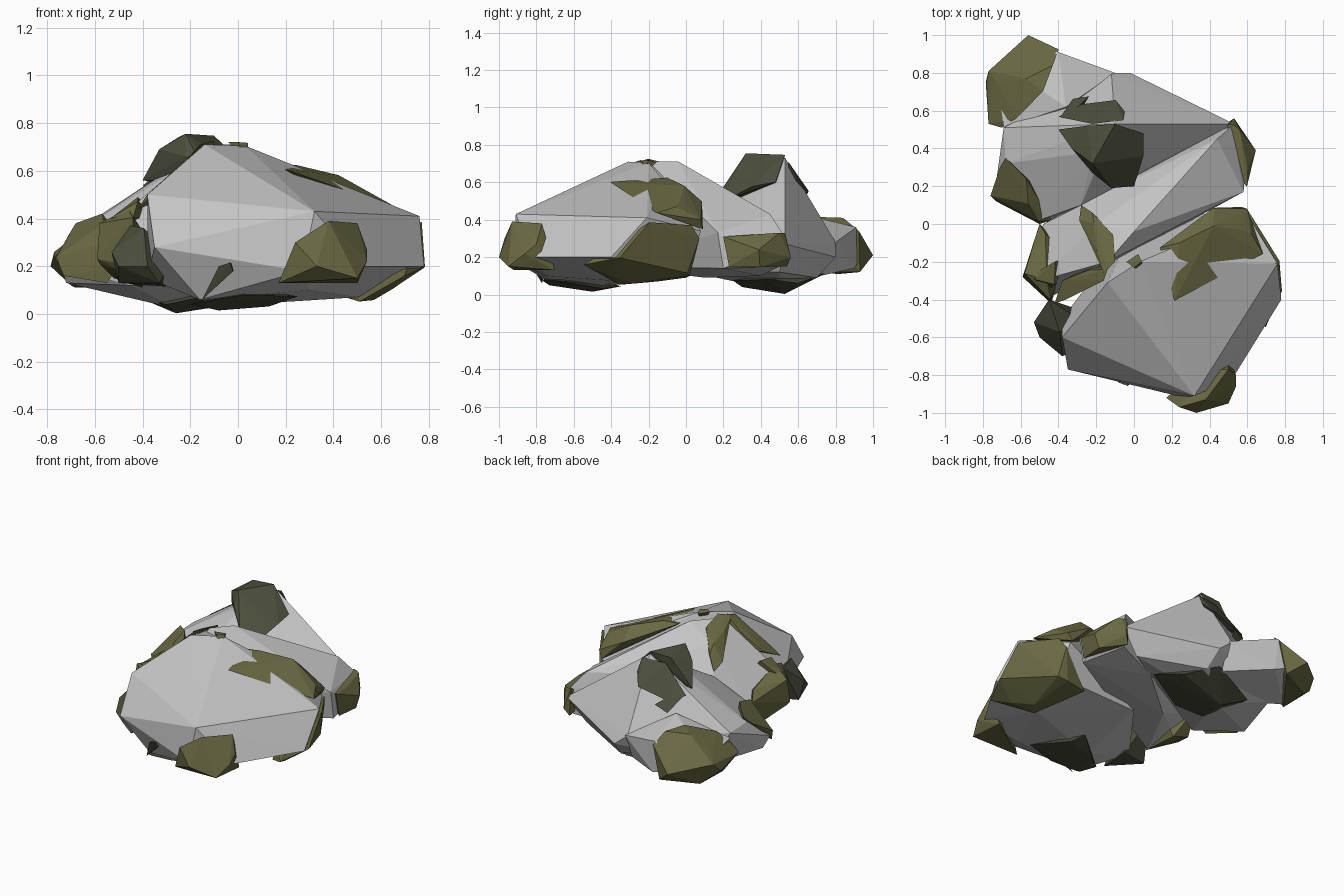
import bpy, bmesh
from mathutils import Vector


def material(name, rgb):
    m = bpy.data.materials.new(name)
    m.diffuse_color = (*rgb, 1)
    return m


STONE = material("grey_stone", (0.56, 0.56, 0.56))
OLIVE = material("olive_moss", (0.145, 0.141, 0.055))
DARK = material("dark_moss", (0.074, 0.079, 0.048))


def hull(name, points, mat):
    """Faceted convex chunk around a handful of points."""
    bm = bmesh.new()
    for p in points:
        bm.verts.new(p)
    res = bmesh.ops.convex_hull(bm, input=bm.verts)
    junk = {g for g in res["geom_interior"] + res["geom_unused"]
            if isinstance(g, bmesh.types.BMVert)}
    bmesh.ops.delete(bm, geom=list(junk), context='VERTS')
    bmesh.ops.recalc_face_normals(bm, faces=bm.faces)
    me = bpy.data.meshes.new(name)
    bm.to_mesh(me)
    bm.free()
    me.materials.append(mat)
    ob = bpy.data.objects.new(name, me)
    bpy.context.collection.objects.link(ob)
    return ob


def moss(name, host, points, mat, lift=0.015, reach=0.04):
    """Moss chunk: its points are kept between lift and reach above the host
    rock, and rock corners inside the patch are wrapped too."""
    me = host.data
    planes = [(f.normal.copy(), f.center.copy()) for f in me.polygons]
    pts = [Vector(p) for p in points]
    lo = [min(p[i] for p in pts) for i in range(3)]
    hi = [max(p[i] for p in pts) for i in range(3)]
    mid = sum((v.co for v in me.vertices), Vector()) / len(me.vertices)
    pts += [v.co.copy() for v in me.vertices
            if all(lo[i] < v.co[i] < hi[i] for i in range(3))]
    for p in pts:
        d, n = max((((p - c).dot(n), n) for n, c in planes), key=lambda t: t[0])
        if -0.15 < d < lift:
            p += n * (lift - d)
        elif d > reach:
            p -= n * (d - reach)
        p.z = max(p.z, 0)
    centre = sum(pts, Vector()) / len(pts)
    pts.append(centre + (mid - centre) * 0.25)      # root inside the rock
    return hull(name, pts, mat)


# Rocks
front = hull("front_rock", [
    (-.14, -.31, .71), (.03, -.2, .705), (.22, -.12, .61), (.76, -.21, .41),
    (.78, -.40, .20), (.32, -.91, .43), (.27, -.92, .18), (.52, -.82, .2),
    (-.38, -.60, .50), (-.35, -.77, .28), (-.16, -.72, .06), (-.38, -.5, .15),
    (.5, -.35, .07), (.58, .08, .34), (.6, 0, .12), (0, 0, .1), (.3, -.75, .1),
    (-.05, -.5, .035)], STONE)
middle = hull("middle_rock", [
    (-.14, -.2, .71), (0, -.04, .71), (-.2, 0, .62), (.44, .45, .43), (.52, .52, .32),
    (.60, .40, .22), (.58, .17, .33), (.58, .2, .14), (.5, .5, .15), (-.48, 0, .27),
    (-.28, .1, .46), (-.5, -.3, .40), (-.57, -.27, .22), (-.43, -.38, .15),
    (-.15, .1, .09), (.2, .4, .1)], STONE)
back = hull("back_rock", [
    (-.1, .53, .73), (-.22, .38, .63), (-.02, .80, .2), (-.12, .80, .28), (.53, .53, .27),
    (.07, .3, .42), (-.69, .51, .34), (-.68, .32, .34), (-.74, .15, .2), (-.5, .02, .3),
    (-.28, .1, .46), (-.72, .2, .13), (-.45, .02, .12), (.4, .5, .12), (0, .7, .09),
    (-.6, .58, .13), (-.25, .5, .02)], STONE)
rear = hull("rear_left_rock", [
    (-.69, .51, .31), (-.40, .91, .36), (-.48, .7, .40), (-.36, .62, .43), (-.1, .8, .28),
    (-.72, .75, .28), (-.55, .94, .2), (-.38, .9, .14), (-.7, .6, .14), (-.1, .72, .1),
    (-.4, .5, .1)], STONE)

# Olive moss patches
moss("front_tip_moss", front, [
    (.38, -.93, .39), (.5, -.77, .38), (.54, -.8, .27), (.50, -.95, .15), (.33, -1, .2),
    (.24, -.97, .3), (.17, -.92, .13), (.5, -.70, .13), (.54, -.86, .22)], OLIVE, reach=.2)
moss("shoulder_moss", front, [
    (.2, -.4, .57), (.14, -.13, .62), (.24, -.1, .625), (.43, 0, .60), (.42, .09, .5),
    (.55, -.03, .51), (.62, -.05, .47), (.68, -.16, .43), (.5, .08, .4),
    (.6, .08, .4), (.57, .09, .35)], OLIVE, reach=.1)
moss("right_side_moss", front, [
    (.755, -.2, .39), (.77, -.36, .2), (.70, -.55, .15), (.57, -.28, .055), (.55, .02, .1),
    (.6, .07, .3), (.63, .03, .37), (.65, -.42, .09), (.4, 0, .09), (.45, -.15, .07)],
    OLIVE, lift=.02)
moss("right_knob_moss", middle, [
    (.59, .2, .31), (.6, .23, .15), (.63, .40, .13), (.645, .39, .24), (.56, .5, .33),
    (.53, .56, .2), (.6, .3, .31), (.5, .53, .33), (.5, .54, .15)], OLIVE, reach=.06)
moss("left_edge_moss", middle, [
    (-.5, 0, .30), (-.47, -.05, .36), (-.59, -.28, .23), (-.58, -.26, .38),
    (-.44, -.42, .41), (-.44, -.42, .2), (-.52, -.1, .15), (-.46, -.3, .44),
    (-.4, -.1, .11)], OLIVE, reach=.1)
moss("left_flap_moss", middle, [
    (-.57, -.28, .36), (-.41, -.2, .48), (-.42, -.32, .47), (-.44, -.4, .42)], OLIVE, lift=.025)
moss("crest_strip_moss", middle, [
    (-.28, .1, .49), (-.29, .02, .53), (-.22, .06, .58), (-.11, -.06, .69),
    (-.10, -.2, .725), (-.16, -.26, .71), (-.19, -.14, .66)], OLIVE, reach=.06)
moss("crest_front_moss", middle, [
    (-.42, -.42, .44), (-.36, -.4, .5), (-.16, -.3, .70), (-.14, -.24, .72),
    (-.24, -.24, .62), (-.38, -.3, .5)], OLIVE, reach=.15)
moss("crest_spot_moss", front, [
    (-.04, -.2, .72), (0, -.23, .72), (.04, -.2, .715), (.02, -.15, .71)], OLIVE)
moss("back_left_moss", back, [
    (-.76, .15, .24), (-.68, .35, .38), (-.57, .24, .42), (-.57, .1, .40), (-.44, .02, .28),
    (-.5, 0, .2), (-.73, .12, .16), (-.71, .3, .33), (-.55, .03, .13)], OLIVE, reach=.06)
moss("rear_moss", rear, [
    (-.77, .53, .24), (-.785, .75, .2), (-.77, .81, .26), (-.56, 1, .21), (-.40, .92, .34),
    (-.43, .84, .41), (-.57, .77, .40), (-.62, .56, .35), (-.70, .51, .28), (-.45, .93, .12),
    (-.68, .82, .11), (-.7, .6, .12)], OLIVE, reach=.2)

# Dark moss patches
moss("peak_moss_front", back, [
    (-.22, .32, .755), (-.33, .4, .69), (-.40, .5, .56), (-.22, .27, .66), (-.12, .19, .56),
    (0, .2, .5), (.05, .36, .58), (.05, .48, .6), (-.1, .53, .745), (-.25, .52, .74)],
    DARK, reach=.4)
moss("peak_moss_back", back, [
    (-.22, .53, .70), (-.4, .57, .54), (-.32, .66, .52), (-.1, .65, .55), (-.05, .59, .62),
    (-.06, .54, .7)], DARK, lift=.02, reach=.04)
moss("peak_moss_tail", back, [
    (-.38, .58, .53), (-.3, .64, .53), (-.34, .7, .46), (-.24, .68, .48)], DARK,
    lift=.02, reach=.04)
moss("left_foot_moss", front, [
    (-.45, -.40, .37), (-.53, -.52, .26), (-.5, -.6, .2), (-.38, -.7, .2), (-.39, -.57, .36),
    (-.50, -.5, .13), (-.33, -.68, .13), (-.3, -.45, .12)], DARK, reach=.2)
moss("front_sliver_moss", front, [
    (-.15, -.77, .06), (-.08, -.84, .2), (-.03, -.85, .22), (-.02, -.84, .18)], DARK)
moss("front_base_moss", front, [
    (-.08, -.5, .015), (-.2, -.6, .04), (.13, -.45, .05), (.25, -.7, .09), (-.14, -.73, .05),
    (.02, -.77, .09), (.1, -.35, .07)], DARK)
moss("back_base_moss", back, [
    (-.26, .53, 0), (-.12, .24, .05), (.1, .6, .06), (.22, .45, .08), (-.08, .78, .08),
    (-.3, .3, .04), (-.42, .6, .06)], DARK, reach=.03)
